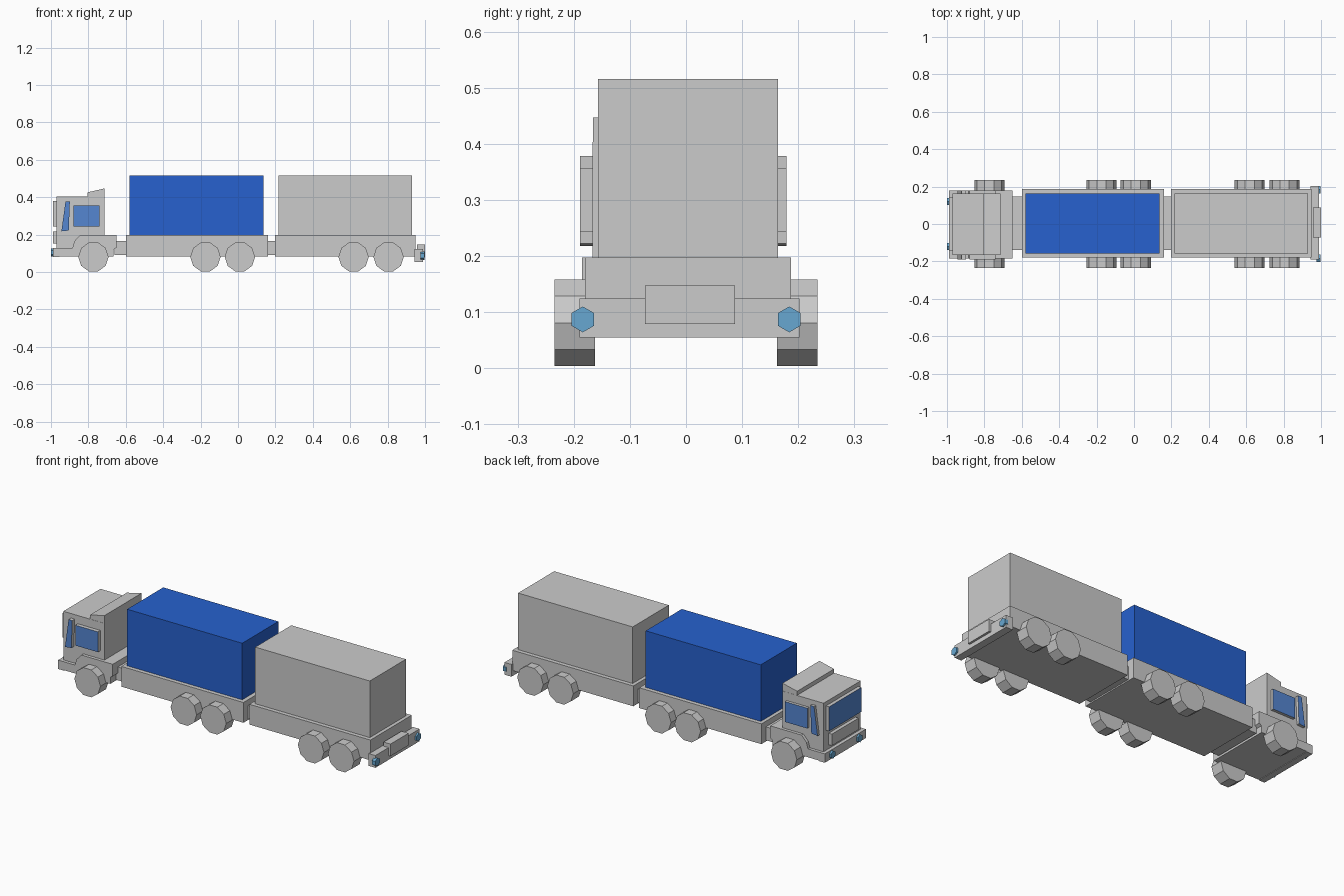
import bpy, bmesh, math
from mathutils import Matrix, Vector

if "Cube" in bpy.data.objects:
    bpy.data.objects.remove(bpy.data.objects["Cube"])


def material(name, rgb):
    m = bpy.data.materials.new(name)
    m.diffuse_color = (*rgb, 1)
    m.use_nodes = True
    m.node_tree.nodes["Principled BSDF"].inputs["Base Color"].default_value = m.diffuse_color
    return m


BLUE = material("container_blue", (0.02, 0.12, 0.62))
GLASS = material("window_blue", (0.09, 0.24, 0.64))
LAMP = material("lamp_blue", (0.135, 0.39, 0.64))
GREY = material("plain_grey", (0.8, 0.8, 0.8))


def finish(name, bm, mat=None, glass_dir=None):
    """Make an object; glass_dir paints only the faces looking that way."""
    bmesh.ops.recalc_face_normals(bm, faces=bm.faces)
    me = bpy.data.meshes.new(name)
    if glass_dir:
        me.materials.append(GREY)
        me.materials.append(GLASS)
        for f in bm.faces:
            f.normal_update()
            f.material_index = int(f.normal.dot(Vector(glass_dir)) > 0.9)
    elif mat:
        me.materials.append(mat)
    bm.to_mesh(me)
    bm.free()
    ob = bpy.data.objects.new(name, me)
    bpy.context.collection.objects.link(ob)
    return ob


def box(name, x, y, z, mat=None, glass_dir=None):
    bm = bmesh.new()
    bmesh.ops.create_cube(bm, size=1)
    for v in bm.verts:
        v.co = [(lo + hi) / 2 + c * (hi - lo) for c, (lo, hi) in zip(v.co, (x, y, z))]
    return finish(name, bm, mat, glass_dir)


def profile(name, pts, y0, y1, glass_dir=None):
    """Extrude an x-z outline from y0 to y1."""
    bm = bmesh.new()
    face = bm.faces.new([bm.verts.new((x, y0, z)) for x, z in pts])
    new = bmesh.ops.extrude_face_region(bm, geom=[face])["geom"]
    verts = [g for g in new if isinstance(g, bmesh.types.BMVert)]
    bmesh.ops.translate(bm, verts=verts, vec=(0, y1 - y0, 0))
    return finish(name, bm, None, glass_dir)


def disc(name, centre, axis, radius, depth, sides, spin, mat=None):
    """Cylinder of few sides lying along the given axis."""
    bm = bmesh.new()
    bmesh.ops.create_cone(bm, cap_ends=True, segments=sides,
                          radius1=radius, radius2=radius, depth=depth)
    bmesh.ops.rotate(bm, verts=bm.verts, matrix=Matrix.Rotation(spin, 3, 'Z'))
    bmesh.ops.rotate(bm, verts=bm.verts, matrix=Matrix.Rotation(math.pi / 2, 3, axis))
    bmesh.ops.translate(bm, verts=bm.verts, vec=centre)
    return finish(name, bm, mat)


# Trailer beds, containers and couplings
box("front_bed", (-0.60, 0.16), (-0.18, 0.187), (0.083, 0.197))
box("rear_bed", (0.197, 0.95), (-0.18, 0.187), (0.083, 0.197))
box("blue_container", (-0.58, 0.136), (-0.157, 0.164), (0.197, 0.515), BLUE)
box("grey_container", (0.217, 0.93), (-0.157, 0.164), (0.197, 0.515))
box("cab_coupling", (-0.66, -0.59), (-0.14, 0.147), (0.09, 0.165))
box("bed_coupling", (0.15, 0.21), (-0.14, 0.147), (0.09, 0.165))

# Cab chassis with stepped front and fenders
profile("cab_chassis", [(-0.965, 0.083), (-0.965, 0.13), (-0.885, 0.13), (-0.875, 0.165),
                        (-0.845, 0.197), (-0.65, 0.197), (-0.65, 0.13), (-0.665, 0.12),
                        (-0.665, 0.083)], -0.185, 0.18)
box("front_bumper", (-0.99, -0.955), (-0.185, 0.18), (0.08, 0.13))

# Cab body and sloped roof fairing
box("cab_body", (-0.97, -0.714), (-0.167, 0.163), (0.125, 0.403))
profile("roof_fairing", [(-0.805, 0.40), (-0.805, 0.426), (-0.714, 0.447), (-0.714, 0.40)],
        -0.166, 0.162)

# Windscreen and grille
box("windscreen", (-0.99, -0.968), (-0.145, 0.142), (0.243, 0.38), glass_dir=(-1, 0, 0))
box("grille", (-0.99, -0.968), (-0.12, 0.117), (0.152, 0.217))

# Side windows and slanted front panes, on both sides
for s, side in ((-1, "right"), (1, "left")):
    inner = 0.16 * s
    outer = -0.189 if s < 0 else 0.179
    box(f"{side}_side_window", (-0.88, -0.74), tuple(sorted((inner, outer))),
        (0.243, 0.357), glass_dir=(0, s, 0))
    profile(f"{side}_slanted_pane", [(-0.944, 0.218), (-0.905, 0.222), (-0.899, 0.378),
                                     (-0.922, 0.378)], inner, outer, (0, s, 0))
    # Head lamps and tail lamps
    disc(f"{side}_head_lamp", (-0.99, 0.12 * s, 0.105), 'Y', 0.022, 0.02, 6, math.pi / 2, LAMP)
    disc(f"{side}_tail_lamp", (0.987, 0.184 * s, 0.087), 'Y', 0.023, 0.02, 6, math.pi / 2, LAMP)

# Rear bumper with central plate
box("rear_bumper", (0.945, 0.988), (-0.19, 0.202), (0.055, 0.124))
box("rear_plate", (0.957, 1.0), (-0.073, 0.087), (0.079, 0.147))

# Ten-sided wheels, five axles
for i, x in enumerate((-0.773, -0.174, 0.01, 0.618, 0.805)):
    for s, side in ((-1, "right"), (1, "left")):
        disc(f"{side}_wheel_{i + 1}", (x, 0.1985 * s, 0.081), 'X', 0.081, 0.072, 10, math.pi / 2)
    box(f"axle_{i + 1}", (x - 0.02, x + 0.02), (-0.175, 0.175), (0.09, 0.12))
